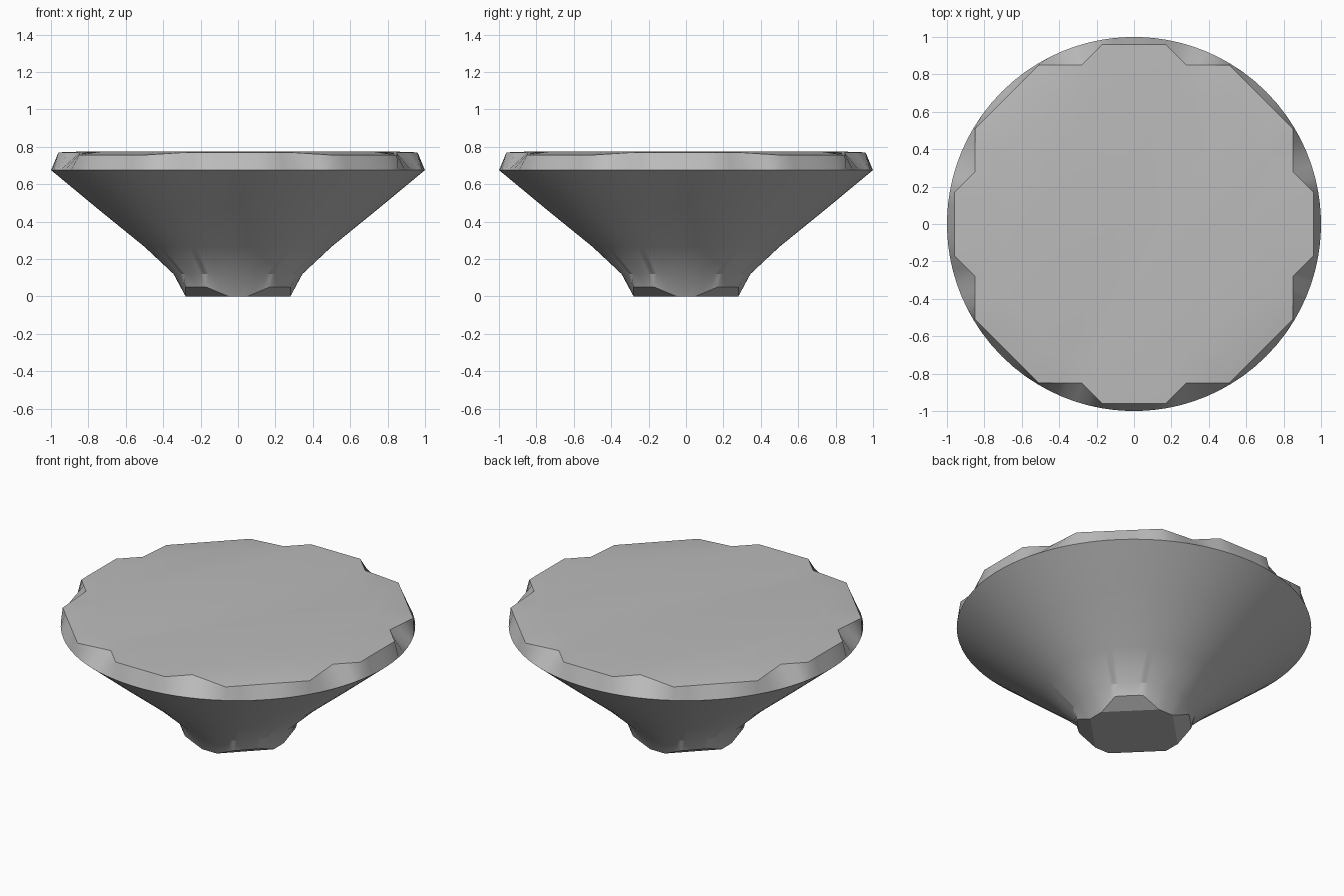
import bpy, bmesh, math
from mathutils import Vector

old = bpy.data.objects.get("Cube")
if old:
    bpy.data.objects.remove(old, do_unlink=True)

grey = bpy.data.materials.new("stone grey")
grey.use_nodes = True
colour = (0.5, 0.5, 0.5, 1)
grey.diffuse_color = colour
grey.node_tree.nodes["Principled BSDF"].inputs["Base Color"].default_value = colour


def outline(octant):
    """Close a loop from its corners between 0 and 45 degrees."""
    quarter = octant + [(y, x, z) for x, y, z in reversed(octant)]
    loop = []
    for turn in range(4):
        for x, y, z in quarter:
            loop.append(Vector((x, y, z)))
        quarter = [(-y, x, z) for x, y, z in quarter]
    return loop


def angle(p):
    return math.atan2(p.y, p.x) % math.tau


# Outlines of the notched top, the chamfer and the octagonal foot
top = outline([(0.96, 0.17, 0.77), (0.85, 0.28, 0.77), (0.85, 0.51, 0.755)])
chamfer = outline([(0.28, 0.05, 0), (0.28, 0.17, 0.05)])
foot = outline([(0.28, 0.05, 0)])

# Shared directions: every top corner, with steps between
angles = []
for i, p in enumerate(top):
    start = angle(p)
    gap = (angle(top[(i + 1) % len(top)]) - start) % math.tau
    steps = math.ceil(gap / math.radians(5))
    angles += [start + gap * k / steps for k in range(steps)]


def cut(loop, a):
    """Point where the ray at angle a crosses the loop."""
    ray = Vector((math.cos(a), math.sin(a)))
    for i, p in enumerate(loop):
        q = loop[(i + 1) % len(loop)]
        span = (angle(q) - angle(p)) % math.tau
        into = (a - angle(p) + 1e-6) % math.tau
        if into <= span:
            sp = ray.x * p.y - ray.y * p.x
            sq = ray.x * q.y - ray.y * q.x
            return p.lerp(q, sp / (sp - sq))


def circle(r, z):
    return [Vector((r * math.cos(a), r * math.sin(a), z)) for a in angles]


# Rings from the foot up the flared side to the top
rings = [[cut(foot, a) for a in angles], [cut(chamfer, a) for a in angles]]
rings += [circle(r, z) for r, z in [(0.345, 0.12), (0.5, 0.265), (0.75, 0.468), (1, 0.675)]]
rim = [cut(top, a) for a in angles]
rings += [rim, [Vector((p.x * 0.85, p.y * 0.85, 0.775)) for p in rim]]

bm = bmesh.new()
rows = [[bm.verts.new(p) for p in ring] for ring in rings]
n = len(angles)
for low, high in zip(rows, rows[1:]):
    for i in range(n):
        j = (i + 1) % n
        bm.faces.new((low[i], low[j], high[j], high[i]))
bm.faces.new(rows[-1])
bm.faces.new(rows[0][::-1])
bmesh.ops.remove_doubles(bm, verts=bm.verts, dist=0.0005)
bmesh.ops.recalc_face_normals(bm, faces=bm.faces)

mesh = bpy.data.meshes.new("flared_pedestal")
bm.to_mesh(mesh)
bm.free()
mesh.materials.append(grey)
body = bpy.data.objects.new("flared_pedestal", mesh)
bpy.context.collection.objects.link(body)
bpy.ops.object.select_all(action="DESELECT")
body.select_set(True)
bpy.context.view_layer.objects.active = body
bpy.ops.object.shade_smooth_by_angle(angle=math.radians(30))
